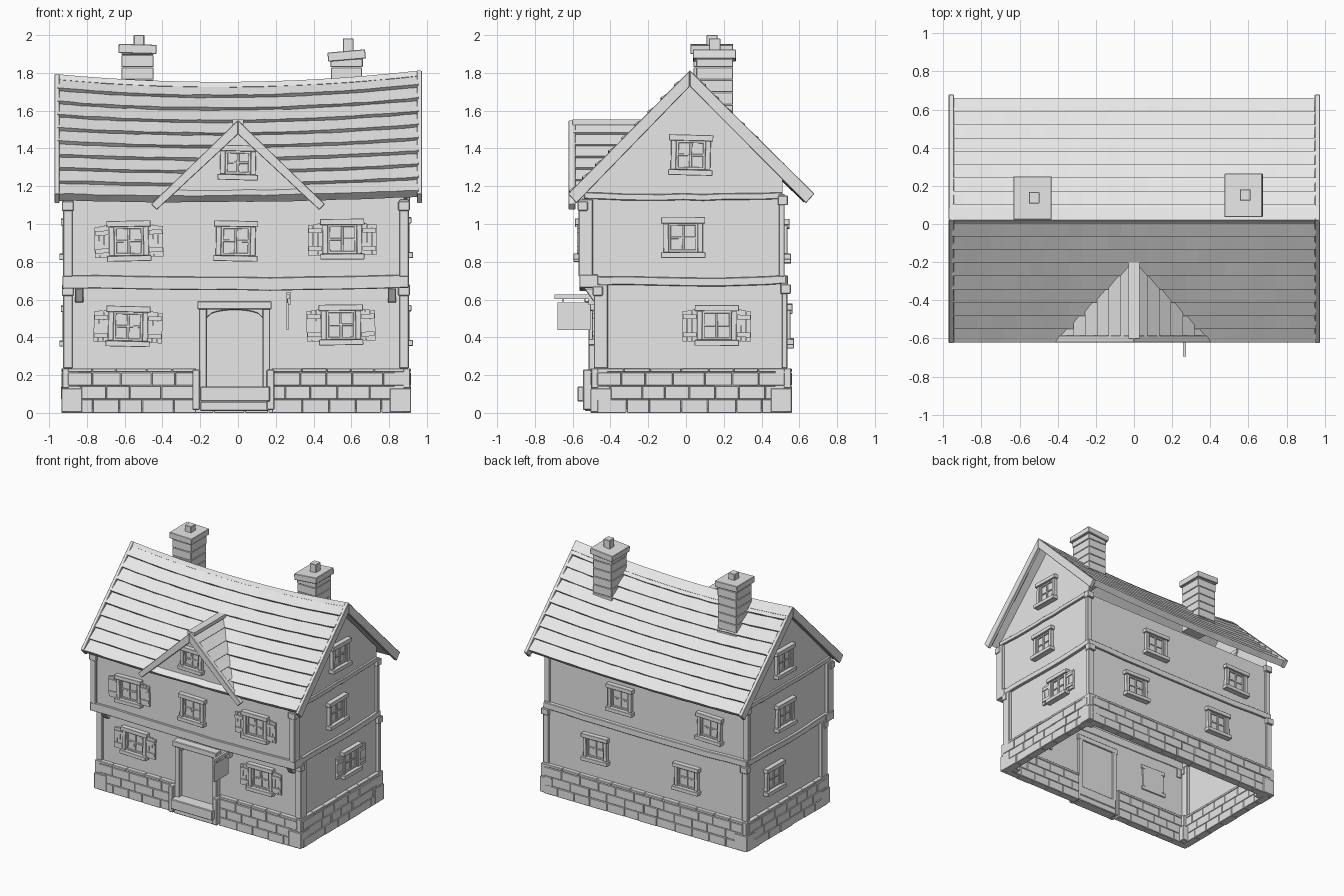
import bpy, bmesh, math, random
from mathutils import Matrix, Vector

random.seed(4)
cube = bpy.data.objects.get("Cube")
if cube:
    bpy.data.objects.remove(cube, do_unlink=True)

GREY = (0.8, 0.8, 0.8, 1)
mat = bpy.data.materials.new("plain grey")
mat.use_nodes = True
mat.diffuse_color = GREY
mat.node_tree.nodes["Principled BSDF"].inputs["Base Color"].default_value = GREY

# Main wall planes
XL, XR, BACK, FRONT, OVER, UPBACK = -0.90, 0.88, 0.525, -0.47, -0.55, 0.51
RIDGE_Y, RIDGE_Z = 0.02, 1.785
I = Matrix.Identity(4)


def finish(name, bm, bevel=0):
    bmesh.ops.recalc_face_normals(bm, faces=bm.faces)
    mesh = bpy.data.meshes.new(name)
    bm.to_mesh(mesh)
    bm.free()
    mesh.materials.append(mat)
    ob = bpy.data.objects.new(name, mesh)
    bpy.context.collection.objects.link(ob)
    if bevel:
        mod = ob.modifiers.new("worn edges", "BEVEL")
        mod.width, mod.segments = bevel, 1
    return ob


def box(bm, lo, hi, m=I, turn=I):
    lo, hi = Vector(lo), Vector(hi)
    size = Matrix.Diagonal((*(hi - lo), 1))
    bmesh.ops.create_cube(bm, size=1, matrix=m @ Matrix.Translation((lo + hi) / 2) @ turn @ size)


def loft(bm, rings, cap=True):
    vs = [[bm.verts.new(p) for p in r] for r in rings]
    n = len(vs[0])
    for a, b in zip(vs, vs[1:]):
        for i in range(n):
            j = (i + 1) % n
            bm.faces.new((a[i], a[j], b[j], b[i]))
    if cap:
        bm.faces.new(vs[0])
        bm.faces.new(vs[-1])


def beam(bm, a, b, thick, height, sag=0.012, segs=10):
    """Horizontal timber with an uneven, sagging line."""
    a, b = Vector(a), Vector(b)
    side = (b - a).cross(Vector((0, 0, 1))).normalized() * thick / 2
    up = Vector((0, 0, height / 2))
    rings = []
    for i in range(segs + 1):
        t = i / segs
        p = a.lerp(b, t)
        p.z += -sag * math.sin(math.pi * t) + random.uniform(-0.003, 0.003)
        rings.append([p - side - up, p + side - up, p + side + up, p - side + up])
    loft(bm, rings)


def sag(x, z):
    t = (z - 1.1) / 0.7
    return -(1 - (x / 0.96) ** 2) * (0.015 + 0.035 * t) + 0.01 * x


def shingle_profile(half, rows, drop, step, under):
    """Stepped 45-degree gable section as (offset, height) pairs around the ridge."""
    right = []
    for i in range(rows):
        for d, n in ((i / rows, 0), ((i + 1) / rows, step)):
            right.append((half * d + n * 0.7, -drop * d + n * 0.7))
    right[0] = (0, 0)
    left = [(-x, z) for x, z in reversed(right[1:])]
    k = under * 0.7
    return left + right + [(half - k, -drop - k), (0, -2 * k), (-half + k, -drop - k)]


# Plain wall shells, open underneath
bm = bmesh.new()
def ring(y0, y1, z):
    return [(XL, y0, z), (XR, y0, z), (XR, y1, z), (XL, y1, z)]
loft(bm, [ring(FRONT, BACK, 0.02), ring(FRONT, BACK, 0.7)], cap=False)
finish("lower_walls", bm)
bm = bmesh.new()
loft(bm, [ring(OVER, UPBACK, 0.69), ring(OVER, UPBACK, 1.14)], cap=False)
for x in (XL, XR):
    bm.faces.new([bm.verts.new((x, y, z)) for y, z in
                  ((OVER, 1.14), (OVER, 1.165), (RIDGE_Y, 1.735), (UPBACK, 1.245), (UPBACK, 1.14))])
finish("upper_walls", bm)

# Stone foundation: coursed blocks, sloped coping and corner stones
bm = bmesh.new()
def course(a, b, out, z0, z1, offset):
    a, b, out = Vector(a), Vector(b), Vector(out)
    length, along = (b - a).length, (b - a).normalized()
    m = Matrix((along, out, (0, 0, 1))).transposed().to_4x4()
    m.translation = a
    u = 0
    while u < length - 0.01:
        v = min(length, u + (0.07 if u == 0 and offset else random.uniform(0.12, 0.17)))
        if length - v < 0.05:
            v = length
        box(bm, (u, -0.03, z0), (v - 0.002, 0.03 + random.uniform(0, 0.006), z1 - 0.002), m)
        u = v
runs = (((XL, FRONT), (-0.22, FRONT), (0, -1)), ((0.18, FRONT), (XR, FRONT), (0, -1)),
        ((XR, FRONT), (XR, BACK), (1, 0)), ((XR, BACK), (XL, BACK), (0, 1)),
        ((XL, BACK), (XL, FRONT), (-1, 0)))
for a, b, out in runs:
    a, b, out = (*a, 0), (*b, 0), (*out, 0)
    for row in range(3):
        course(a, b, out, row * 0.072, row * 0.072 + 0.072, row % 2)
    course(a, b, out, 0.216, 0.238, 0)
for x, sx in ((XL, -1), (XR, 1)):
    for y, sy in ((FRONT, -1), (BACK, 1)):
        for z0, z1, s in ((0.004, 0.13, 0.075), (0.132, 0.235, 0.055)):
            e = 0.035 if s > 0.06 else 0.03
            xs, ys = sorted((x - sx * s, x + sx * e)), sorted((y - sy * s, y + sy * e))
            box(bm, (xs[0], ys[0], z0), (xs[1], ys[1], z1))
finish("stone_foundation", bm, 0.003)

# Timber frame: horizontal beams, corner posts and overhang brackets
bm = bmesh.new()
beam(bm, (XL - 0.03, -0.515, 0.695), (XR + 0.025, -0.515, 0.695), 0.1, 0.07)
beam(bm, (XL - 0.02, BACK - 0.005, 0.7), (XR + 0.02, BACK - 0.005, 0.7), 0.04, 0.05)
for x in (XL, XR):
    beam(bm, (x, -0.54, 0.705), (x, 0.53, 0.705), 0.045, 0.045)
    beam(bm, (x, -0.54, 1.148), (x, 0.51, 1.148), 0.035, 0.035, 0.006)
    for y, z0, z1 in ((FRONT, 0.235, 0.68), (BACK, 0.235, 0.69), (OVER, 0.72, 1.13), (UPBACK, 0.72, 1.16)):
        box(bm, (x - 0.026, y - 0.018, z0), (x + 0.024, y + 0.045 * (y < 0) + 0.012, z1))
        box(bm, (x - 0.032, y - 0.024, z1 - 0.06), (x + 0.03, y + 0.03, z1 - 0.01))
for x in (-0.84, 0.815):
    loft(bm, [[(x + s, -0.46, 0.58), (x + s, -0.49, 0.59), (x + s, -0.54, 0.66), (x + s, -0.46, 0.66)]
              for s in (-0.022, 0.022)])
finish("timber_frame", bm, 0.004)

# Main roof with lapped rows and a sagging ridge
bm = bmesh.new()
prof = shingle_profile(0.625, 9, 0.63, 0.022, 0.03)
rings = []
for i in range(29):
    x = -0.955 + 1.91 * i / 28
    rings.append([(x, RIDGE_Y + y, RIDGE_Z + z + sag(x, RIDGE_Z + z) + random.uniform(-0.002, 0.002))
                  for y, z in prof])
loft(bm, rings)
finish("main_roof", bm)

bm = bmesh.new()
cap = ((0, 1.775), (0.02, 1.803), (0.08, 1.75), (0.06, 1.72))
loft(bm, [[(x, y, z + sag(x, z)) for y, z in cap] for x in [-0.97 + 1.94 * i / 20 for i in range(21)]])
finish("ridge_board", bm)

bm = bmesh.new()
for x0, x1, dz in ((-0.972, -0.945, -0.01), (0.948, 0.975, 0.008)):
    for s, reach in ((-1, 0.645), (1, 0.66)):
        tip = RIDGE_Y + s * reach
        loft(bm, [[(x0, RIDGE_Y, 1.805 + dz), (x1, RIDGE_Y, 1.805 + dz),
                   (x1, RIDGE_Y, 1.72 + dz), (x0, RIDGE_Y, 1.72 + dz)],
                  [(x0, tip, 1.16), (x1, tip, 1.16), (x1, tip - s * 0.045, 1.11), (x0, tip - s * 0.045, 1.11)]])
finish("gable_boards", bm, 0.003)

# Dormer: stepped roof running back into the main slope, wall and boards
bm = bmesh.new()
pts = [(x, 1.535 + z) for x, z in shingle_profile(0.37, 6, 0.37, 0.014, 0.02)]
loft(bm, [[(x, -0.595, z) for x, z in pts],
          [(x, max(-0.57, RIDGE_Y - (RIDGE_Z - z) + 0.09), z) for x, z in pts]])
box(bm, (-0.03, -0.6, 1.525), (0.03, -0.17, 1.553))
finish("dormer_roof", bm)
bm = bmesh.new()
loft(bm, [[(x, y, z) for x, z in ((-0.35, 1.16), (0.35, 1.16), (0, 1.51))] for y in (-0.575, -0.54)])
finish("dormer_wall", bm)
bm = bmesh.new()
for s in (-1, 1):
    loft(bm, [[(0, y, 1.55), (s * 0.46, y, 1.105), (s * 0.43, y, 1.075), (0, y, 1.475)]
              for y in (-0.622, -0.585)])
finish("dormer_boards", bm, 0.003)

# Windows: frame, sash, glazing bars, pane and optional shutters
FACES = {"front": ((1, 0, 0), (0, -1, 0)), "back": ((-1, 0, 0), (0, 1, 0)),
         "right_hand": ((0, 1, 0), (1, 0, 0)), "left_hand": ((0, -1, 0), (-1, 0, 0))}


def window(face, x, y, z, shutters=False, w=0.21, h=0.215):
    u, n = FACES[face]
    m = Matrix((u, n, (0, 0, 1))).transposed().to_4x4()
    m.translation = (x, y, z)
    m = m @ Matrix.Rotation(math.radians(random.uniform(-1.5, 1.5)), 4, "Y")
    a, b = w / 2, h / 2
    bm = bmesh.new()
    box(bm, (-a - 0.012, -0.01, b - 0.032), (a + 0.012, 0.038, b), m)
    box(bm, (-a - 0.012, -0.01, -b), (a + 0.012, 0.046, -b + 0.03), m)
    box(bm, (-a + 0.02, -0.01, -b + 0.02), (a - 0.02, 0.008, b - 0.02), m)
    for s in (-1, 1):
        c = s * (a - 0.014)
        box(bm, (c - 0.014, -0.01, -b + 0.03), (c + 0.014, 0.028, b - 0.032), m)
        c = s * (a - 0.034)
        box(bm, (c - 0.007, 0, -b + 0.03), (c + 0.007, 0.018, b - 0.032), m)
        c = s * (b - 0.037)
        box(bm, (-a + 0.028, 0, c - 0.007), (a - 0.028, 0.018, c + 0.007), m)
    box(bm, (-0.007, 0, -b + 0.03), (0.007, 0.016, b - 0.03), m)
    box(bm, (-a + 0.03, 0, -0.006), (a - 0.03, 0.015, 0.006), m)
    finish(face + "_window", bm, 0.002)
    if shutters:
        bm = bmesh.new()
        for s in (-1, 1):
            for k in range(3):
                c = s * (a + 0.012 + 0.026 * k)
                box(bm, (c - 0.0125, 0.004, -b + 0.022), (c + 0.0125, 0.018, b - 0.024 - 0.004 * k), m)
            for v in (-0.05, 0.045):
                lo, hi = sorted((s * (a + 0.002), s * (a + 0.073)))
                box(bm, (lo, 0.01, v - 0.012), (hi, 0.026, v + 0.012), m)
        finish(face + "_shutters", bm)


for x, z in ((-0.582, 0.458), (0.545, 0.466)):
    window("front", x, FRONT, z, True)
for x, z in ((-0.578, 0.91), (0.552, 0.92)):
    window("front", x, OVER, z, True)
window("front", -0.012, OVER, 0.91)
window("front", 0, -0.575, 1.325, w=0.19, h=0.185)
for x, z in ((0.43, 0.47), (-0.385, 0.45)):
    window("back", x, BACK, z)
for x, z in ((0.22, 0.92), (-0.58, 0.90)):
    window("back", x, UPBACK, z)
for y, z in ((0.163, 0.463), (-0.015, 0.928), (0.025, 1.365)):
    window("right_hand", XR, y, z, z < 0.6)
for y, z in ((0.18, 0.46), (0.04, 0.92), (0.05, 1.355)):
    window("left_hand", XL, y, z)

# Doorway: door leaf, arched head, posts, lintel and steps
bm = bmesh.new()
box(bm, (-0.17, -0.478, 0.13), (0.135, -0.46, 0.56))
finish("door", bm)
bm = bmesh.new()
rings = []
for i in range(13):
    t = i / 6 - 1
    x, z = -0.0175 + 0.15 * t, 0.50 + 0.045 * math.sqrt(max(0, 1 - t * t))
    rings.append([(x, -0.46, z), (x, -0.495, z), (x, -0.495, 0.56), (x, -0.46, 0.56)])
loft(bm, rings)
for x0, x1 in ((-0.207, -0.165), (0.13, 0.17)):
    box(bm, (x0, -0.515, 0.13), (x1, -0.45, 0.555))
box(bm, (-0.215, -0.535, 0.548), (0.178, -0.45, 0.592))
finish("door_frame", bm, 0.004)
bm = bmesh.new()
box(bm, (-0.2, -0.575, 0.06), (0.17, -0.45, 0.14))
box(bm, (-0.2, -0.535, 0.01), (0.16, -0.45, 0.06))
for x in (-0.222, 0.172):
    box(bm, (x - 0.02, -0.545, 0.015), (x + 0.02, -0.45, 0.23))
finish("door_step", bm, 0.005)

# Hanging sign on its bracket
bm = bmesh.new()
box(bm, (0.256, -0.695, 0.604), (0.274, -0.46, 0.628))
box(bm, (0.256, -0.515, 0.57), (0.278, -0.46, 0.64))
box(bm, (0.258, -0.68, 0.44), (0.268, -0.505, 0.585))
for y in (-0.65, -0.535):
    box(bm, (0.26, y - 0.004, 0.58), (0.266, y + 0.004, 0.61))
finish("hanging_sign", bm)

# Chimneys: coursed stack, tilted cap and small pot
for name, x, y, top, tilt in (("left_chimney", -0.532, 0.138, 1.955, 1.5), ("right_chimney", 0.575, 0.152, 1.92, -5)):
    bm = bmesh.new()
    z, base = 1.5, top - 0.045
    while z < base - 0.01:
        r = 0.083 + random.uniform(-0.003, 0.003)
        box(bm, (x - r, y - 0.098, z), (x + r, y + 0.098, min(z + 0.064, base)))
        z += 0.066
    turn = Matrix.Rotation(math.radians(tilt), 4, "Y")
    box(bm, (x - 0.1, y - 0.115, top - 0.052), (x + 0.1, y + 0.112, top - 0.004), turn=turn)
    pot = 2.0 if tilt > 0 else 1.983
    box(bm, (x - 0.02, y - 0.03, top - 0.02), (x + 0.036, y + 0.03, pot))
    finish(name, bm, 0.003)
